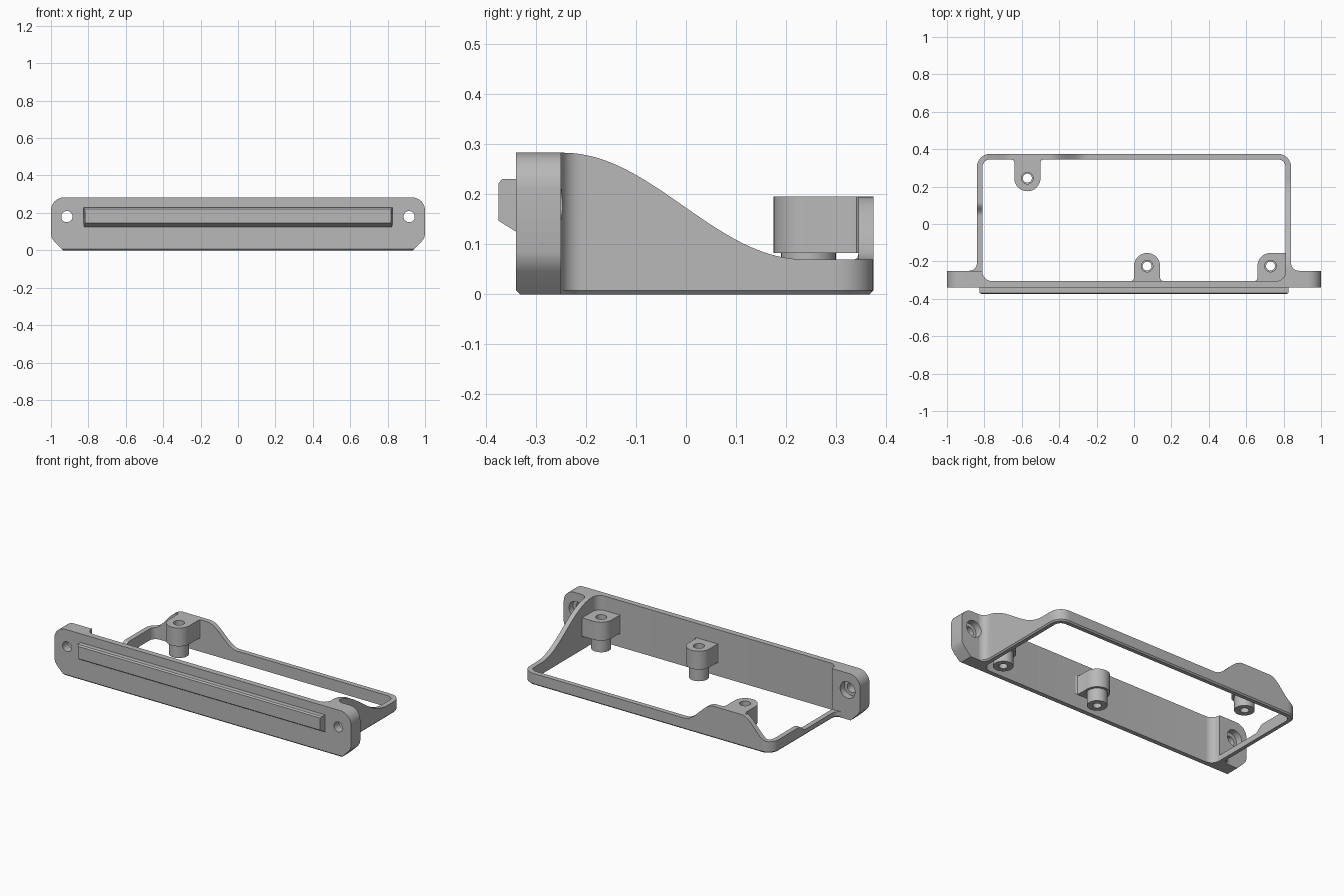
import bpy, bmesh
from math import cos, sin, pi, radians

cube = bpy.data.objects.get("Cube")
if cube:
    bpy.data.objects.remove(cube, do_unlink=True)

grey = bpy.data.materials.new("plain_grey")
grey.use_nodes = True
GREY = (0.48, 0.48, 0.48, 1)
grey.diffuse_color = GREY
grey.node_tree.nodes["Principled BSDF"].inputs["Base Color"].default_value = GREY

TOP, LOW = 0.283, 0.07                  # plate height, frame height
FRONT, EAR_BACK = -0.34, -0.25
IN_X, OUT_X, IN_Y, OUT_Y = 0.81, 0.84, 0.345, 0.375


def arc(cx, cy, r, a, b, n=8):
    return [(cx + r * cos(radians(a + (b - a) * i / n)),
             cy + r * sin(radians(a + (b - a) * i / n))) for i in range(n + 1)]


def finish(name, bm):
    bmesh.ops.recalc_face_normals(bm, faces=bm.faces)
    mesh = bpy.data.meshes.new(name)
    bm.to_mesh(mesh)
    bm.free()
    mesh.materials.append(grey)
    ob = bpy.data.objects.new(name, mesh)
    bpy.context.collection.objects.link(ob)
    return ob


def prism_mesh(pts, lo, hi, axis="z"):
    place = {"x": lambda a, b, t: (t, a, b),
             "y": lambda a, b, t: (a, t, b),
             "z": lambda a, b, t: (a, b, t)}[axis]
    bm = bmesh.new()
    ends = [[bm.verts.new(place(a, b, t)) for a, b in pts] for t in (lo, hi)]
    for ring in ends:
        bm.faces.new(ring)
    n = len(pts)
    for i in range(n):
        j = (i + 1) % n
        bm.faces.new((ends[0][i], ends[0][j], ends[1][j], ends[1][i]))
    return bm


def prism(name, *args):
    return finish(name, prism_mesh(*args))


def drill(name, cx, cy, r, lo, hi, axis):
    return prism(name, arc(cx, cy, r, 0, 360, 32)[:-1], lo, hi, axis)


def cut(ob, cutters):
    bpy.context.view_layer.objects.active = ob
    for c in cutters:
        c.hide_render = True
        mod = ob.modifiers.new("cut", "BOOLEAN")
        mod.operation, mod.solver, mod.object = "DIFFERENCE", "EXACT", c
        bpy.ops.object.modifier_apply(modifier=mod.name)


def ease(t):
    return 0.5 - 0.5 * cos(pi * min(max(t, 0), 1))


parts = []

# Front plate with ears, hollowed behind and drilled
half = [(0.935, 0), (0.982, 0.047), (0.995, 0.065), (1, 0.085)]
half += arc(0.93, TOP - 0.07, 0.07, 0, 90)
bm = prism_mesh(half + [(-x, z) for x, z in reversed(half)], FRONT, EAR_BACK, "y")
edge = [e for e in bm.edges if all(v.co.z < 0.001 and v.co.y < FRONT + 0.001 for v in e.verts)]
bmesh.ops.bevel(bm, geom=edge, offset=0.008, segments=1, affect="EDGES")
plate = finish("front_plate", bm)
pocket_outline = (arc(-0.76, -0.255, 0.05, 180, 270) + arc(0.76, -0.255, 0.05, 270, 360)
                  + [(IN_X, 0), (-IN_X, 0)])
pocket = prism("pocket_cutter", pocket_outline, -0.1, 0.5)
bores = []
for s in (1, -1):
    bores.append(drill("bore_cutter", s * 0.915, 0.18, 0.05, -0.29, -0.15, "y"))
    bores.append(drill("hole_cutter", s * 0.915, 0.18, 0.03, -0.5, -0.2, "y"))
cut(plate, [pocket] + bores)
parts.append(plate)

# Raised bar across the front
bm = prism_mesh([(-0.335, 0.23), (-0.368, 0.23), (-0.375, 0.222),
                 (-0.375, 0.147), (-0.335, 0.122)], -0.825, 0.825, "x")
for v in bm.verts:
    if v.co.y < -0.37:
        v.co.x *= 0.99
parts.append(finish("front_bar", bm))


# Frame heights along each wall
def right_height(y):
    return TOP + (LOW - TOP) * ease((y + 0.245) / 0.48)


def left_height(y):
    return 0.035 + (LOW - 0.035) * ease((y - 0.05) / 0.06)


def back_height(x):
    bump = ease((x + 0.81) / 0.17) * ease((-0.25 - x) / 0.2)
    return LOW + (0.195 - LOW) * bump


# Frame: stations of (outer point, inner point, top height)
flare = arc(OUT_X + 0.04, -0.21, 0.04, 270, 180, 6)
side = flare + [(OUT_X, -0.2 + 0.505 * i / 50) for i in range(1, 50)]
stations = [(p, (IN_X, p[1]), right_height(p[1])) for p in side]
outer, inner = (arc(0.77, 0.305, r, 0, 90) for r in (0.07, 0.04))
stations += [(o, i, LOW) for o, i in zip(outer, inner)]
for k in range(1, 100):
    x = 0.77 - 1.54 * k / 100
    stations.append(((x, OUT_Y), (x, IN_Y), back_height(x)))
outer, inner = (arc(-0.77, 0.305, r, 90, 180) for r in (0.07, 0.04))
stations += [(o, i, back_height(o[0])) for o, i in zip(outer, inner)]
stations += [((-x, y), (-IN_X, y), left_height(y)) for x, y in reversed(side)]

bm = bmesh.new()
rings = []
for (ox, oy), (ix, iy), h in stations:
    bx, by = ox + (ix - ox) * 0.25, oy + (iy - oy) * 0.25
    section = [(ix, iy, 0), (bx, by, 0), (ox, oy, 0.008), (ox, oy, h), (ix, iy, h)]
    rings.append([bm.verts.new(p) for p in section])
for a, b in zip(rings, rings[1:]):
    for i in range(5):
        j = (i + 1) % 5
        bm.faces.new((a[i], a[j], b[j], b[i]))
bm.faces.new(rings[0])
bm.faces.new(rings[-1])
frame = finish("frame_wall", bm)
cut(frame, bores[:1])
parts.append(frame)


# Screw bosses: a lug joined to the wall with a narrower post below
def boss(name, cx, cy, wall_y, corner=False):
    s = 1 if wall_y > cy else -1
    r, f = 0.07, 0.015
    d = abs(wall_y - cy)
    root = [(-r - f, d + 0.01), (-r - f, d), (-r - f * 0.3, d - f * 0.3), (-r, d - f)]
    if corner:
        outline = root + arc(0, 0, r, 180, 270) + [(0.82 - cx, -r), (0.82 - cx, d + 0.01)]
    else:
        outline = root + arc(0, 0, r, 180, 360, 20) + [(-x, y) for x, y in reversed(root)]
    lug = prism(name + "_lug", [(cx + x, cy + s * y) for x, y in outline], 0.083, 0.195)
    post = drill(name + "_post", cx, cy, 0.055, 0.005, 0.083, "z")
    wide = drill("screw_head_cutter", cx, cy, 0.031, 0.12, 0.3, "z")
    thin = drill("screw_cutter", cx, cy, 0.024, -0.1, 0.3, "z")
    cut(lug, [wide, thin])
    cut(post, [thin])
    parts.extend((lug, post))
    return [wide, thin]


cutters = [pocket] + bores
cutters += boss("back_boss", -0.57, 0.245, IN_Y)
cutters += boss("middle_boss", 0.07, -0.225, -0.305)
cutters += boss("corner_boss", 0.73, -0.225, -0.305, True)
for c in cutters:
    bpy.data.objects.remove(c, do_unlink=True)

# Smooth curved surfaces, keep edges crisp
bpy.ops.object.select_all(action="DESELECT")
for ob in parts:
    ob.select_set(True)
bpy.context.view_layer.objects.active = plate
bpy.ops.object.shade_smooth_by_angle(angle=radians(30))
